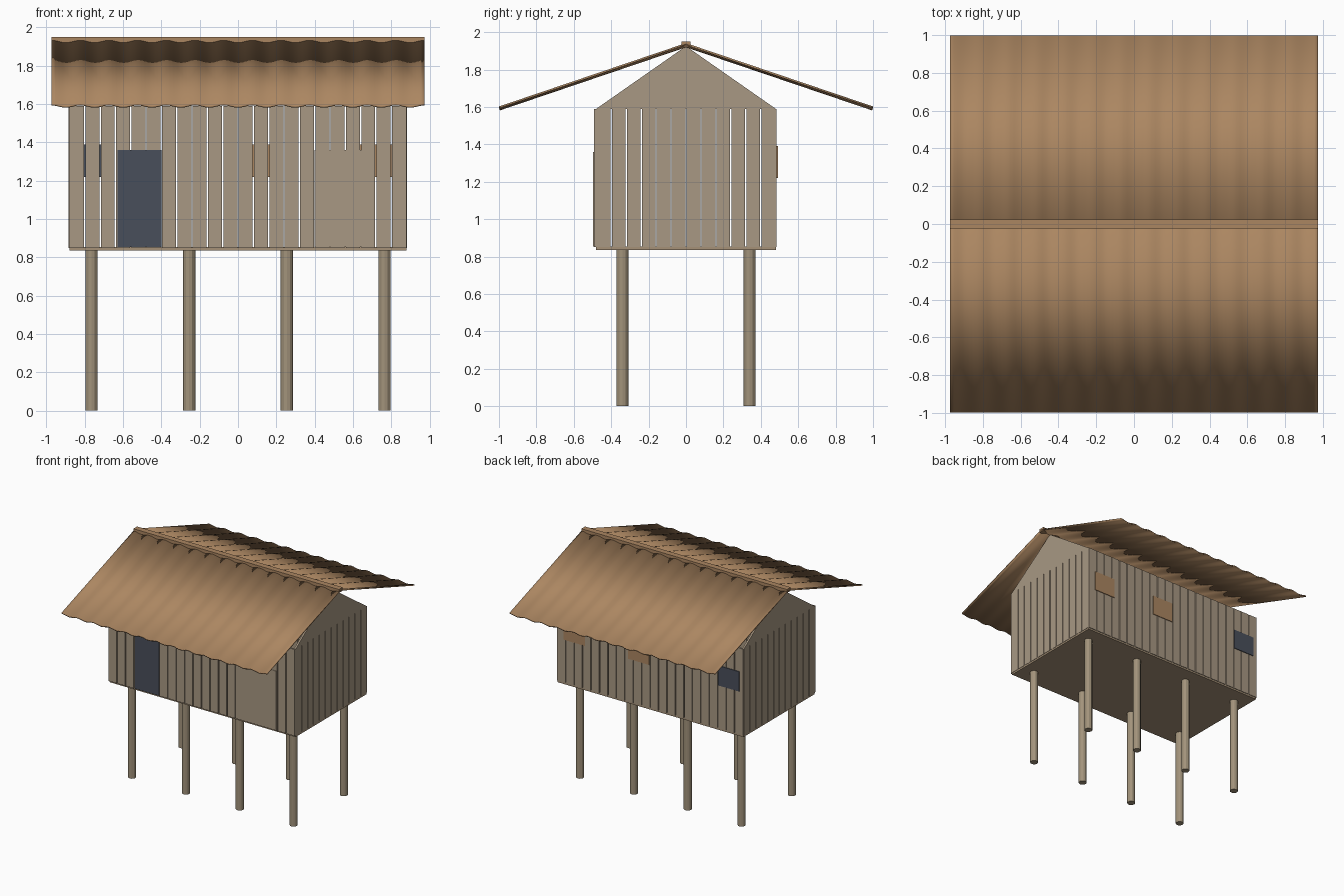
import bpy, bmesh, math
from mathutils import Matrix

if "Cube" in bpy.data.objects:
    bpy.data.objects.remove(bpy.data.objects["Cube"])


def material(name, rgb):
    m = bpy.data.materials.new(name)
    lin = [((c / 255 + 0.055) / 1.055) ** 2.4 for c in rgb]
    m.diffuse_color = (*lin, 1)
    m.use_nodes = True
    m.node_tree.nodes["Principled BSDF"].inputs["Base Color"].default_value = m.diffuse_color
    return m


WOOD = material("weathered_wood", (168, 152, 131))
POST = material("post_wood", (162, 147, 123))
FLOOR = material("floor_wood", (166, 145, 119))
TAN = material("tan_roofing", (171, 134, 97))
DARK = material("dark_opening", (73, 79, 91))


def finish(name, bm, mat):
    bmesh.ops.recalc_face_normals(bm, faces=bm.faces)
    me = bpy.data.meshes.new(name)
    bm.to_mesh(me)
    bm.free()
    me.materials.append(mat)
    ob = bpy.data.objects.new(name, me)
    bpy.context.collection.objects.link(ob)
    return ob


def add_box(bm, x, y, z):
    """Add a box spanning the three (low, high) ranges."""
    mid = [(a + b) / 2 for a, b in (x, y, z)]
    size = [b - a for a, b in (x, y, z)]
    bmesh.ops.create_cube(bm, size=1, matrix=Matrix.Translation(mid) @ Matrix.Diagonal((*size, 1)))


def box(name, x, y, z, mat):
    bm = bmesh.new()
    add_box(bm, x, y, z)
    return finish(name, bm, mat)


# Stilts: two rows of four round posts
bm = bmesh.new()
for px in (-0.765, -0.255, 0.255, 0.765):
    for py in (-0.34, 0.34):
        bmesh.ops.create_cone(bm, cap_ends=True, segments=12, radius1=0.032, radius2=0.032,
                              depth=0.84, matrix=Matrix.Translation((px, py, 0.42)))
finish("stilts", bm, POST)

# Floor platform
box("floor", (-0.88, 0.88), (-0.48, 0.48), (0.835, 0.853), FLOOR)

# Plank walls with narrow gaps
STEP, GAP, LOW, TOP = 0.08, 0.007, 0.85, 1.59


def planks(count):
    for i in range(count):
        a = (i - count / 2) * STEP
        yield (a + (GAP / 2 if i else 0), a + STEP - (GAP / 2 if i < count - 1 else 0))


for name, y in (("front_wall", (-0.493, -0.478)), ("back_wall", (0.47, 0.485))):
    bm = bmesh.new()
    for span in planks(22):
        add_box(bm, span, y, (LOW, TOP))
    finish(name, bm, WOOD)

for name, x in (("left_wall", (-0.885, -0.87)), ("right_wall", (0.868, 0.883))):
    bm = bmesh.new()
    for span in planks(12):
        add_box(bm, x, span, (LOW, TOP))
    finish(name, bm, WOOD)

    # Gable triangle above each end wall
    bm = bmesh.new()
    f = bm.faces.new([bm.verts.new((x[0], py, pz)) for py, pz in ((-0.48, TOP), (0.48, TOP), (0, 1.925))])
    ext = bmesh.ops.extrude_face_region(bm, geom=[f])
    bmesh.ops.translate(bm, vec=(x[1] - x[0], 0, 0),
                        verts=[v for v in ext["geom"] if isinstance(v, bmesh.types.BMVert)])
    finish(name.replace("wall", "gable"), bm, WOOD)

# Doorway and plain sliding door on the front
box("doorway", (-0.63, -0.40), (-0.497, -0.489), (0.853, 1.36), DARK)
box("sliding_door", (0.40, 0.71), (-0.497, -0.489), (0.853, 1.36), WOOD)

# Back windows: two shuttered, one open
for name, cx, mat in (("shutter_side", 0.715, TAN), ("shutter_middle", 0.105, TAN),
                      ("open_window", -0.745, DARK)):
    box(name, (cx - 0.1, cx + 0.1), (0.482, 0.491), (1.22, 1.39), mat)

# Corrugated roof sheets
WAVES, SEG = 13, 8
for name, side in (("front_roof", -1), ("back_roof", 1)):
    bm = bmesh.new()
    rows = []
    for i in range(WAVES * SEG + 1):
        px = -0.973 + 1.946 * i / (WAVES * SEG)
        ripple = 0.006 * math.cos(2 * math.pi * i / SEG)
        rows.append([bm.verts.new((px, side * py, pz + ripple)) for py, pz in ((0, 1.93), (0.997, 1.592))])
    for a, b in zip(rows, rows[1:]):
        bm.faces.new((a[0], b[0], b[1], a[1]))
    ob = finish(name, bm, TAN)
    sol = ob.modifiers.new("thickness", "SOLIDIFY")
    sol.thickness = 0.01
    sol.offset = 0
    bpy.context.view_layer.objects.active = ob
    ob.select_set(True)
    bpy.ops.object.shade_smooth_by_angle(angle=math.radians(35))
    ob.select_set(False)

# Ridge cap
box("ridge_cap", (-0.973, 0.973), (-0.025, 0.025), (1.92, 1.95), TAN)
